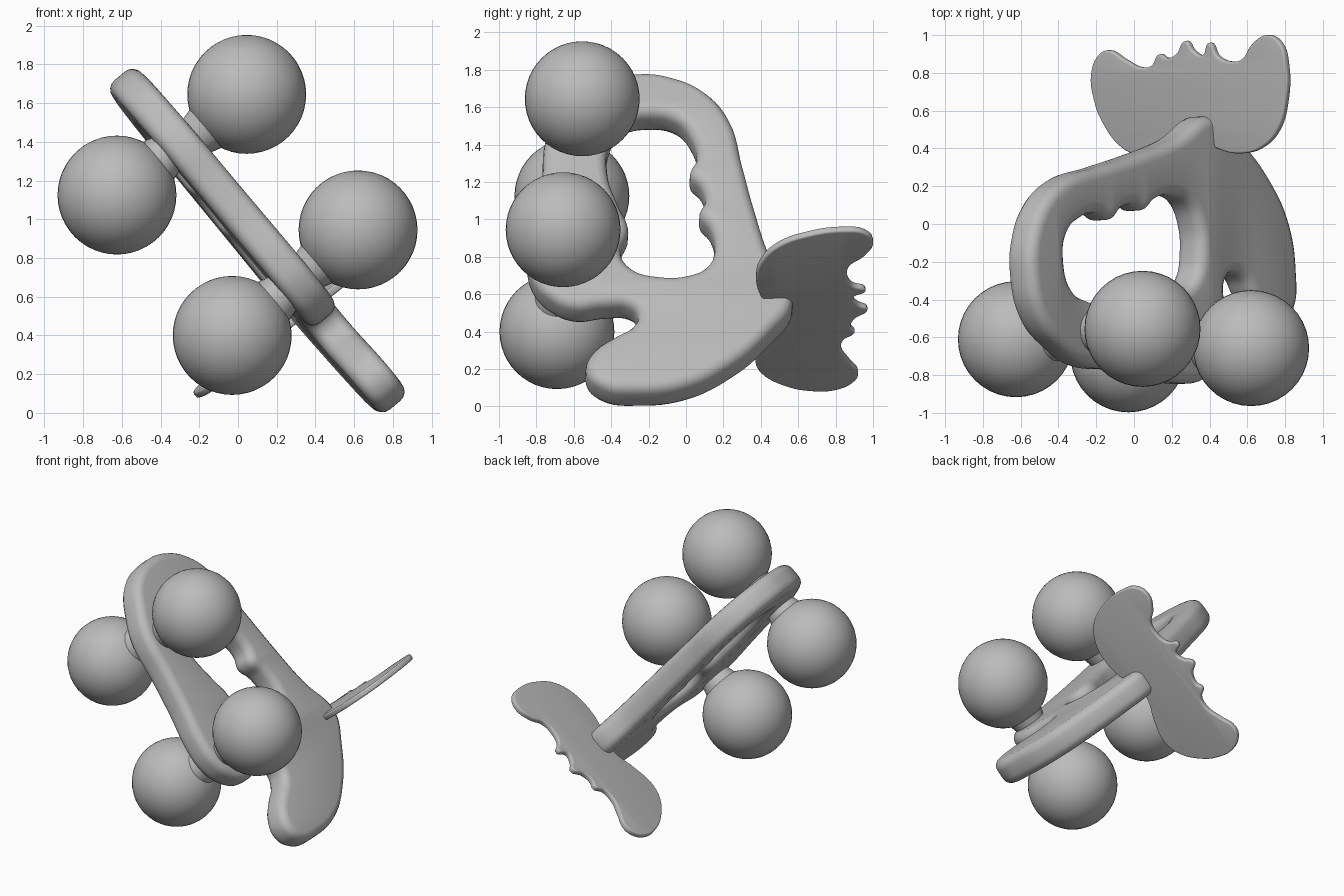
import bpy, bmesh
from mathutils import Vector, Matrix

if "Cube" in bpy.data.objects:
    bpy.data.objects.remove(bpy.data.objects["Cube"])

grey = bpy.data.materials.new("plain_grey")
grey.diffuse_color = (0.5, 0.5, 0.5, 1)
grey.use_nodes = True
grey.node_tree.nodes["Principled BSDF"].inputs["Base Color"].default_value = grey.diffuse_color


def finish(obj, name, angle=0.7):
    obj.name = name
    obj.data.materials.clear()
    obj.data.materials.append(grey)
    bpy.ops.object.select_all(action='DESELECT')
    obj.select_set(True)
    bpy.context.view_layer.objects.active = obj
    bpy.ops.object.shade_smooth_by_angle(angle=angle)


def rounded_slab(name, loops, normal, up, half, bevel, sharp=()):
    """Closed 3D loops lying in one plane, thickened with rounded edges."""
    n = normal.normalized()
    v = (up - n * up.dot(n)).normalized()
    u = v.cross(n)
    origin = loops[0][0]
    cu = bpy.data.curves.new(name, 'CURVE')
    cu.dimensions, cu.fill_mode = '2D', 'BOTH'
    cu.extrude, cu.bevel_depth, cu.offset = half - bevel, bevel, -bevel
    cu.bevel_resolution, cu.resolution_u = 3, 6
    for pts in loops:
        sp = cu.splines.new('BEZIER')
        sp.bezier_points.add(len(pts) - 1)
        sp.use_cyclic_u = True
        for i, (bp, p) in enumerate(zip(sp.bezier_points, pts)):
            d = p - origin
            bp.co = (d.dot(u), d.dot(v), 0)
            kind = 'VECTOR' if pts is loops[0] and i in sharp else 'AUTO'
            bp.handle_left_type = bp.handle_right_type = kind
    tmp = bpy.data.objects.new(name + "_curve", cu)
    bpy.context.collection.objects.link(tmp)
    bpy.context.view_layer.update()
    me = bpy.data.meshes.new_from_object(
        tmp.evaluated_get(bpy.context.evaluated_depsgraph_get()))
    bpy.data.objects.remove(tmp)
    m = Matrix((u, v, n)).transposed().to_4x4()
    m.translation = origin
    me.transform(m)
    bm = bmesh.new()
    bm.from_mesh(me)
    bmesh.ops.remove_doubles(bm, verts=bm.verts, dist=0.0005)
    bmesh.ops.recalc_face_normals(bm, faces=bm.faces)
    bm.to_mesh(me)
    bm.free()
    obj = bpy.data.objects.new(name, me)
    bpy.context.collection.objects.link(obj)
    finish(obj, name)


# Tilted handle plate, drawn in y and z and leaned onto its plane
def on_plate(y, z):
    return Vector((0.40 - 0.05 * (y + 0.6) - (z - 0.55) / 1.2, y, z))


plate_n = Vector((1, 0.05, 1 / 1.2)).normalized()
outline = [(-.25, 1.74), (-.08, 1.72), (.1, 1.64), (.23, 1.49), (.30, 1.25),
           (.36, 1.03), (.45, .76), (.57, .53), (.45, .36), (.22, .17),
           (0, .07), (-.25, .04), (-.45, .065), (-.535, .15), (-.5, .25),
           (-.38, .335), (-.29, .385), (-.26, .45), (-.31, .50),
           (-.42, .505), (-.6, .49), (-.74, .55), (-.83, .66), (-.845, .78),
           (-.80, 1.0), (-.77, 1.2), (-.75, 1.4), (-.67, 1.54), (-.5, 1.69)]
grip_hole = [(-.2, 1.515), (-.06, 1.49), (.03, 1.39), (.055, 1.29),
             (.02, 1.2), (.08, 1.13), (.1, 1.06), (.07, .99), (.13, .91),
             (.15, .80), (.11, .71), (0, .66), (-.15, .655), (-.28, .69),
             (-.35, .78), (-.31, .91), (-.36, 1.03), (-.42, 1.2),
             (-.41, 1.37), (-.34, 1.48)]
rounded_slab("handle_plate",
             [[on_plate(*p) for p in outline], [on_plate(*p) for p in grip_hole]],
             plate_n, Vector((0, 0, 1)), 0.095, 0.06)


# Thin notched tail blade across the plate tip, drawn in x and y
def on_blade(x, y):
    return Vector((x, y, 0.53 + 0.82 * (x - 0.3) + 0.12 * (y - 0.85)))


blade = [(-.22, .79), (-.185, .89), (-.13, .92), (-.04, .87), (.04, .83),
         (.1, .84), (.14, .90), (.18, .88), (.23, .90), (.28, .97),
         (.32, .92), (.37, .895), (.405, .96), (.45, .89), (.52, .86),
         (.58, .875), (.63, .95), (.71, 1.0), (.78, .96), (.815, .84),
         (.81, .64), (.77, .5), (.69, .41), (.58, .375), (.45, .40),
         (.35, .47), (.27, .47), (.16, .41), (.04, .37), (-.05, .40),
         (-.16, .54), (-.205, .66)]
rounded_slab("tail_blade", [[on_blade(*p) for p in blade]],
             Vector((-0.82, -0.12, 1)), Vector((0, 1, 0)), 0.02, 0.012)

# Four wheel balls, each joined to the plate by a short neck
balls = {"upper_right": (.045, -.555, 1.645), "upper_left": (-.625, -.61, 1.125),
         "lower_right": (.62, -.657, .945), "lower_left": (-.03, -.69, .40)}
for side, c in balls.items():
    c = Vector(c)
    bpy.ops.mesh.primitive_uv_sphere_add(segments=40, ring_count=24,
                                         radius=0.307, location=c)
    finish(bpy.context.object, "ball_" + side)
    foot = c - plate_n * (c - on_plate(c.y, c.z)).dot(plate_n)
    axis = c - foot
    start, end = foot + axis * 0.12, foot + axis * 0.45
    bpy.ops.mesh.primitive_cone_add(
        vertices=24, radius1=0.10, radius2=0.14, depth=(end - start).length,
        location=(start + end) / 2, rotation=axis.to_track_quat('Z', 'Y').to_euler())
    finish(bpy.context.object, "neck_" + side)
